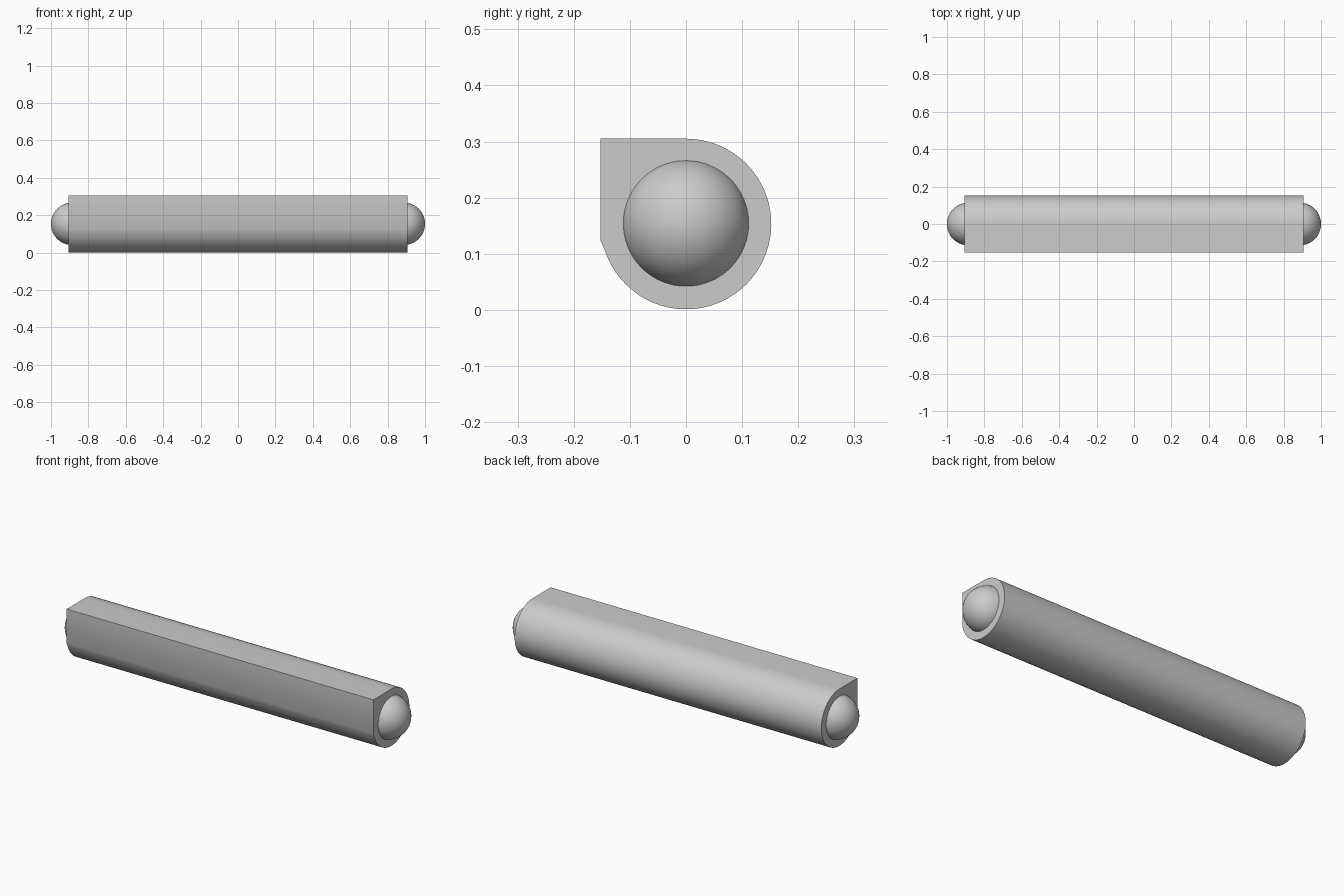
import bpy
import bmesh
from math import sin, cos, radians

HALF_LENGTH = 0.907
RADIUS = 0.152
AXIS_Z = 0.153
BALL_RADIUS = 0.114

if "Cube" in bpy.data.objects:
    bpy.data.objects.remove(bpy.data.objects["Cube"])

# Plain grey for every part
grey = bpy.data.materials.new("light grey")
grey.use_nodes = True
colour = (0.6, 0.6, 0.6, 1)
grey.diffuse_color = colour
grey.node_tree.nodes["Principled BSDF"].inputs["Base Color"].default_value = colour


def finish(bm, name):
    bmesh.ops.recalc_face_normals(bm, faces=bm.faces)
    mesh = bpy.data.meshes.new(name)
    bm.to_mesh(mesh)
    bm.free()
    obj = bpy.data.objects.new(name, mesh)
    mesh.materials.append(grey)
    bpy.context.collection.objects.link(obj)
    bpy.ops.object.select_all(action='DESELECT')
    obj.select_set(True)
    bpy.context.view_layer.objects.active = obj
    bpy.ops.object.shade_smooth_by_angle(angle=radians(30))
    return obj


# Body: round bar with one square corner at the upper front
profile = [(-RADIUS, AXIS_Z - 0.03), (-RADIUS, AXIS_Z + RADIUS)]
steps = 52
for i in range(steps + 1):
    a = radians(90 - i * 250 / steps)
    profile.append((RADIUS * cos(a), AXIS_Z + RADIUS * sin(a)))
bm = bmesh.new()
end = bm.faces.new([bm.verts.new((-HALF_LENGTH, y, z)) for y, z in profile])
swept = bmesh.ops.extrude_face_region(bm, geom=[end], use_keep_orig=True)
verts = [g for g in swept["geom"] if isinstance(g, bmesh.types.BMVert)]
bmesh.ops.translate(bm, vec=(2 * HALF_LENGTH, 0, 0), verts=verts)
finish(bm, "body")

# Rounded knobs showing at both ends
for side, name in ((1, "left_end_knob"), (-1, "right_end_knob")):
    bm = bmesh.new()
    bmesh.ops.create_uvsphere(bm, u_segments=48, v_segments=24, radius=BALL_RADIUS)
    knob = finish(bm, name)
    knob.location = (side * (1 - BALL_RADIUS), 0, AXIS_Z + 0.001)
